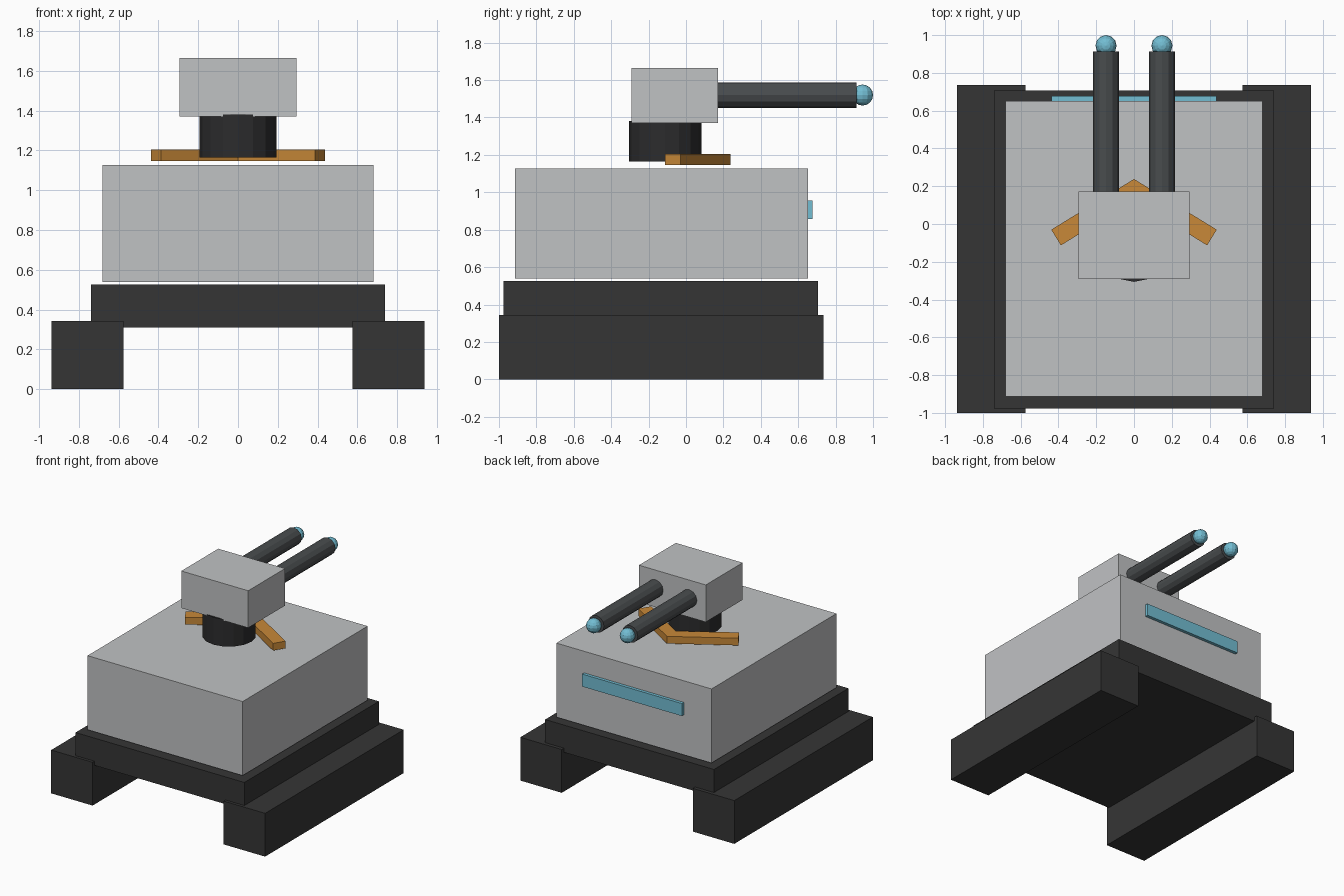
import bpy
import bmesh
from math import pi
from mathutils import Matrix, Vector

default = bpy.data.objects.get("Cube")
if default:
    bpy.data.objects.remove(default, do_unlink=True)


def material(name, r, g, b):
    mat = bpy.data.materials.new(name)
    mat.use_nodes = True
    mat.diffuse_color = (r, g, b, 1)
    mat.node_tree.nodes["Principled BSDF"].inputs["Base Color"].default_value = (r, g, b, 1)
    return mat


HULL = material("light grey", 0.53, 0.54, 0.55)
DARK = material("charcoal", 0.036, 0.036, 0.036)
RING = material("near black", 0.025, 0.025, 0.026)
STEEL = material("gun grey", 0.066, 0.072, 0.076)
GLOW = material("sky blue", 0.17, 0.51, 0.65)
AMBER = material("amber", 0.58, 0.25, 0.04)


def finish(name, bm, mat):
    bmesh.ops.recalc_face_normals(bm, faces=bm.faces)
    mesh = bpy.data.meshes.new(name)
    bm.to_mesh(mesh)
    bm.free()
    mesh.materials.append(mat)
    obj = bpy.data.objects.new(name, mesh)
    bpy.context.collection.objects.link(obj)
    return obj


def box(name, low, high, mat):
    low, high = Vector(low), Vector(high)
    bm = bmesh.new()
    place = Matrix.Translation((low + high) / 2) @ Matrix.Diagonal(high - low).to_4x4()
    bmesh.ops.create_cube(bm, size=1, matrix=place)
    return finish(name, bm, mat)


def cylinder(name, center, radius, depth, sides, turn, mat):
    bm = bmesh.new()
    bmesh.ops.create_cone(bm, cap_ends=True, segments=sides, radius1=radius, radius2=radius,
                          depth=depth, matrix=Matrix.Translation(center) @ turn)
    return finish(name, bm, mat)


# Hull and undercarriage
box("chassis", (-0.74, -0.977, 0.31), (0.74, 0.707, 0.526), DARK)
box("hull", (-0.68, -0.913, 0.54), (0.68, 0.652, 1.127), HULL)
box("rear_light_bar", (-0.437, 0.645, 0.857), (0.437, 0.677, 0.956), GLOW)

# Turret
cylinder("turret_ring", (0, -0.112, 1.272), 0.194, 0.216, 16, Matrix(), RING)
box("turret", (-0.293, -0.291, 1.37), (0.293, 0.171, 1.664), HULL)

# Chevron plate around the turret base
bm = bmesh.new()
outline = [(0, 0.238), (-0.438, -0.03), (-0.387, -0.113), (0, 0.126), (0.387, -0.113), (0.438, -0.03)]
plate = bm.faces.new([bm.verts.new((x, y, 1.147)) for x, y in outline])
top = bmesh.ops.extrude_face_region(bm, geom=[plate])
bmesh.ops.translate(bm, vec=(0, 0, 0.057),
                    verts=[v for v in top["geom"] if isinstance(v, bmesh.types.BMVert)])
finish("chevron", bm, AMBER)

# Paired tracks, barrels and glowing muzzles
for side, s in (("left", 1), ("right", -1)):
    inner, outer = sorted((0.575 * s, 0.938 * s))
    box(side + "_track", (inner, -1, 0), (outer, 0.735, 0.343), DARK)
    cylinder(side + "_barrel", (0.148 * s, 0.52, 1.52), 0.068, 0.784, 12,
             Matrix.Rotation(pi / 2, 4, "X"), STEEL)
    bm = bmesh.new()
    bmesh.ops.create_uvsphere(bm, u_segments=12, v_segments=8, radius=0.056,
                              matrix=Matrix.Translation((0.148 * s, 0.944, 1.52)))
    finish(side + "_muzzle", bm, GLOW)
